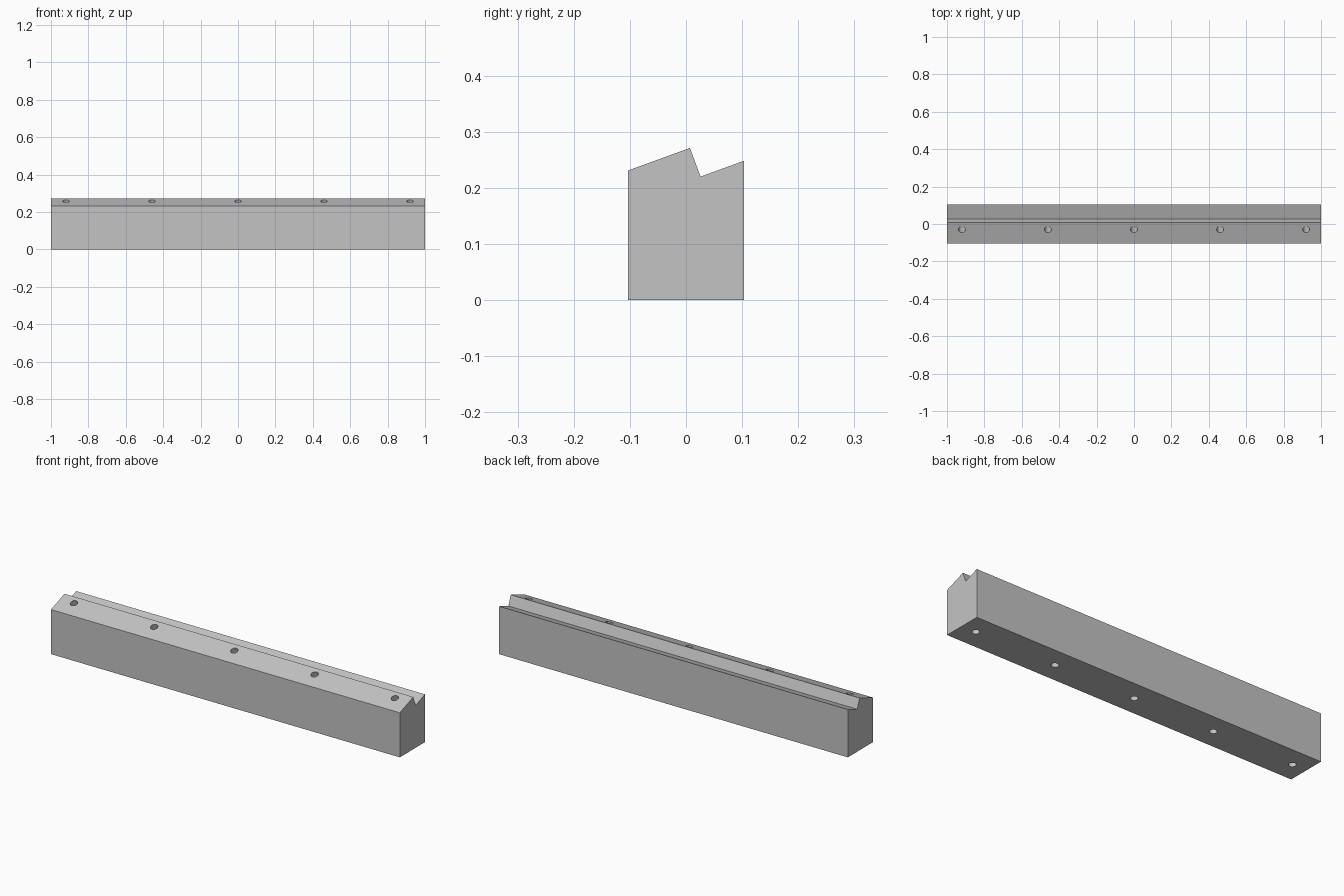
import bpy, bmesh, math
from mathutils import Matrix, Vector

cube = bpy.data.objects.get("Cube")
if cube:
    bpy.data.objects.remove(cube)

SLOPE = math.radians(20)
HOLE_R = 0.018

grey = bpy.data.materials.new("light grey")
grey.use_nodes = True
colour = (0.55, 0.55, 0.55, 1)
grey.diffuse_color = colour
grey.node_tree.nodes["Principled BSDF"].inputs["Base Color"].default_value = colour


def add_object(name, bm):
    bmesh.ops.recalc_face_normals(bm, faces=bm.faces)
    mesh = bpy.data.meshes.new(name)
    bm.to_mesh(mesh)
    bm.free()
    mesh.materials.append(grey)
    obj = bpy.data.objects.new(name, mesh)
    bpy.context.collection.objects.link(obj)
    return obj


# Bar: notched side profile extruded along its length
profile = [(-0.103, 0), (0.103, 0), (0.103, 0.248),
           (0.026, 0.22), (0.007, 0.271), (-0.103, 0.231)]
bm = bmesh.new()
end = bm.faces.new([bm.verts.new((-1, y, z)) for y, z in profile])
side = bmesh.ops.extrude_face_region(bm, geom=[end])
bmesh.ops.translate(bm, vec=(2, 0, 0),
                    verts=[v for v in side["geom"] if isinstance(v, bmesh.types.BMVert)])
bar = add_object("notched_bar", bm)


def drill(name, start, finish):
    """Row of five round cutters running between two (y, z) points."""
    a, b = Vector((0, *start)), Vector((0, *finish))
    turn = Vector((0, 0, 1)).rotation_difference(b - a).to_matrix().to_4x4()
    bm = bmesh.new()
    for i in range(-2, 3):
        place = Matrix.Translation((a + b) / 2 + Vector((i * 0.46, 0, 0)))
        bmesh.ops.create_cone(bm, cap_ends=True, segments=32, radius1=HOLE_R,
                              radius2=HOLE_R, depth=(b - a).length,
                              matrix=place @ turn)
    cutter = add_object(name, bm)
    cutter.hide_render = True
    cutter.hide_set(True)
    cut = bar.modifiers.new(name, 'BOOLEAN')
    cut.operation = 'DIFFERENCE'
    cut.solver = 'EXACT'
    cut.object = cutter


# Holes square to the sloped top meet upright holes from the base
meet = Vector((0.0, 0.176))
axis = Vector((-math.sin(SLOPE), math.cos(SLOPE)))
drill("top_hole_cutter", meet - axis * 0.005, meet + axis * 0.15)
drill("base_hole_cutter", (0, -0.05), (0, 0.178))

# Apply the cuts, then drop the cutters
bpy.context.view_layer.objects.active = bar
bar.select_set(True)
for mod in list(bar.modifiers):
    cutter = mod.object
    bpy.ops.object.modifier_apply(modifier=mod.name)
    bpy.data.objects.remove(cutter)
bpy.ops.object.shade_smooth_by_angle(angle=math.radians(15))
